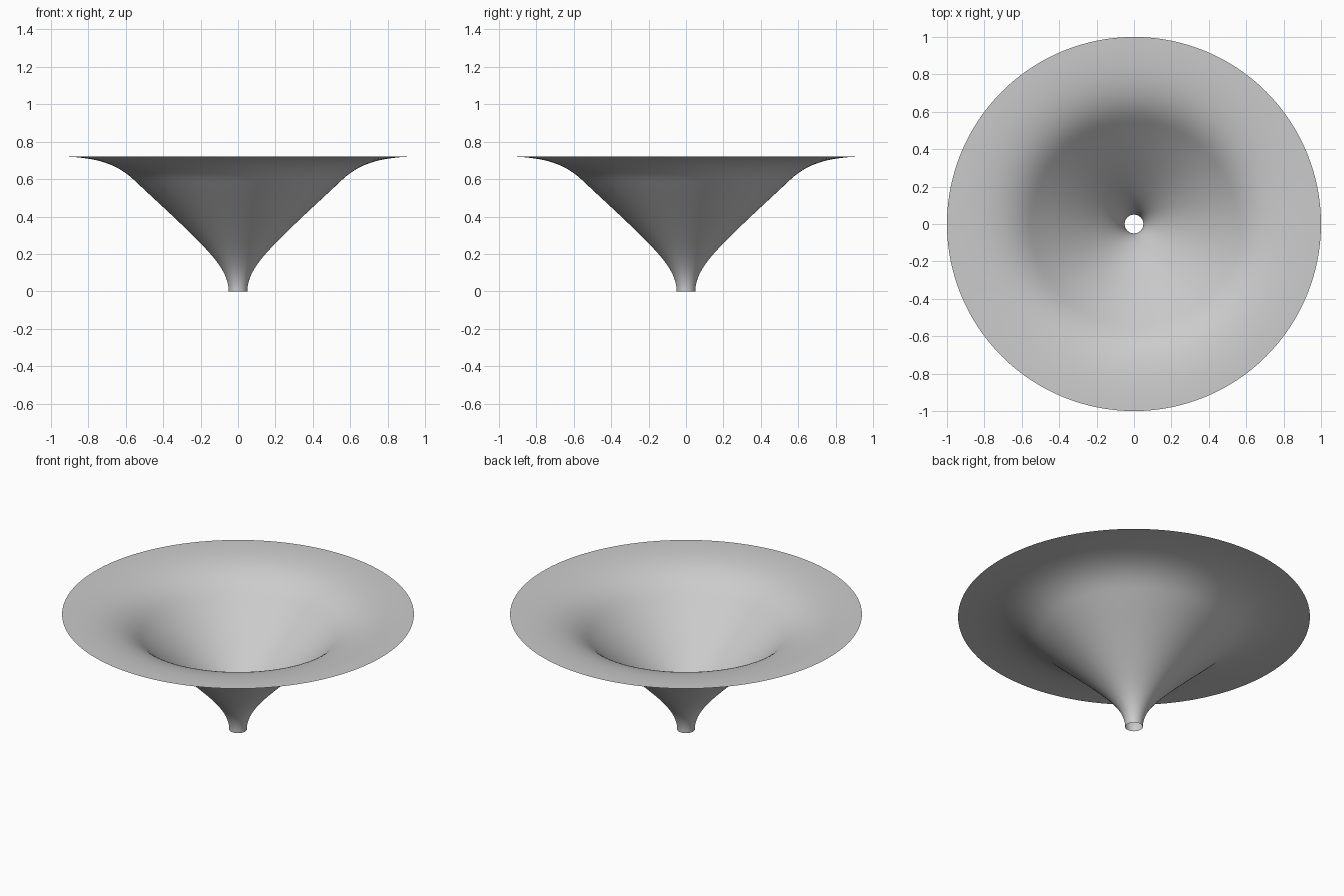
import bpy, bmesh, math
from mathutils import Vector
from mathutils.geometry import interpolate_bezier

cube = bpy.data.objects.get("Cube")
if cube:
    bpy.data.objects.remove(cube, do_unlink=True)

SEGMENTS = 128
STEPS = 20

# Plain grey material
grey = bpy.data.materials.new("plain_grey")
grey.use_nodes = True
colour = (0.6, 0.6, 0.6, 1)
grey.diffuse_color = colour
grey.node_tree.nodes["Principled BSDF"].inputs["Base Color"].default_value = colour


def bezier(*points):
    """Sample one cubic section of the profile, given as (radius, height)."""
    return interpolate_bezier(*[Vector((r, 0, z)) for r, z in points], STEPS)


# Flared profile: upright spout, nearly straight cone, flat rim
profile = bezier((0.05, 0), (0.05, 0.1), (0.13, 0.187), (0.233, 0.29))
profile += bezier((0.233, 0.29), (0.34, 0.397), (0.45, 0.495), (0.55, 0.59))[1:]
profile += bezier((0.55, 0.59), (0.65, 0.685), (0.76, 0.722), (1, 0.722))[1:]

# Open thin funnel, swept around the vertical axis
bm = bmesh.new()
verts = [bm.verts.new(p) for p in profile]
edges = [bm.edges.new(pair) for pair in zip(verts, verts[1:])]
bmesh.ops.spin(bm, geom=verts + edges, cent=(0, 0, 0), axis=(0, 0, 1),
               angle=math.tau, steps=SEGMENTS, use_merge=False)
bmesh.ops.remove_doubles(bm, verts=bm.verts[:], dist=0.0001)

# Face the sheet upward and inward
bm.normal_update()
for face in bm.faces:
    if face.normal.z < 0:
        face.normal_flip()
    face.smooth = True

mesh = bpy.data.meshes.new("funnel")
bm.to_mesh(mesh)
bm.free()
mesh.materials.append(grey)
funnel = bpy.data.objects.new("funnel", mesh)
bpy.context.collection.objects.link(funnel)
